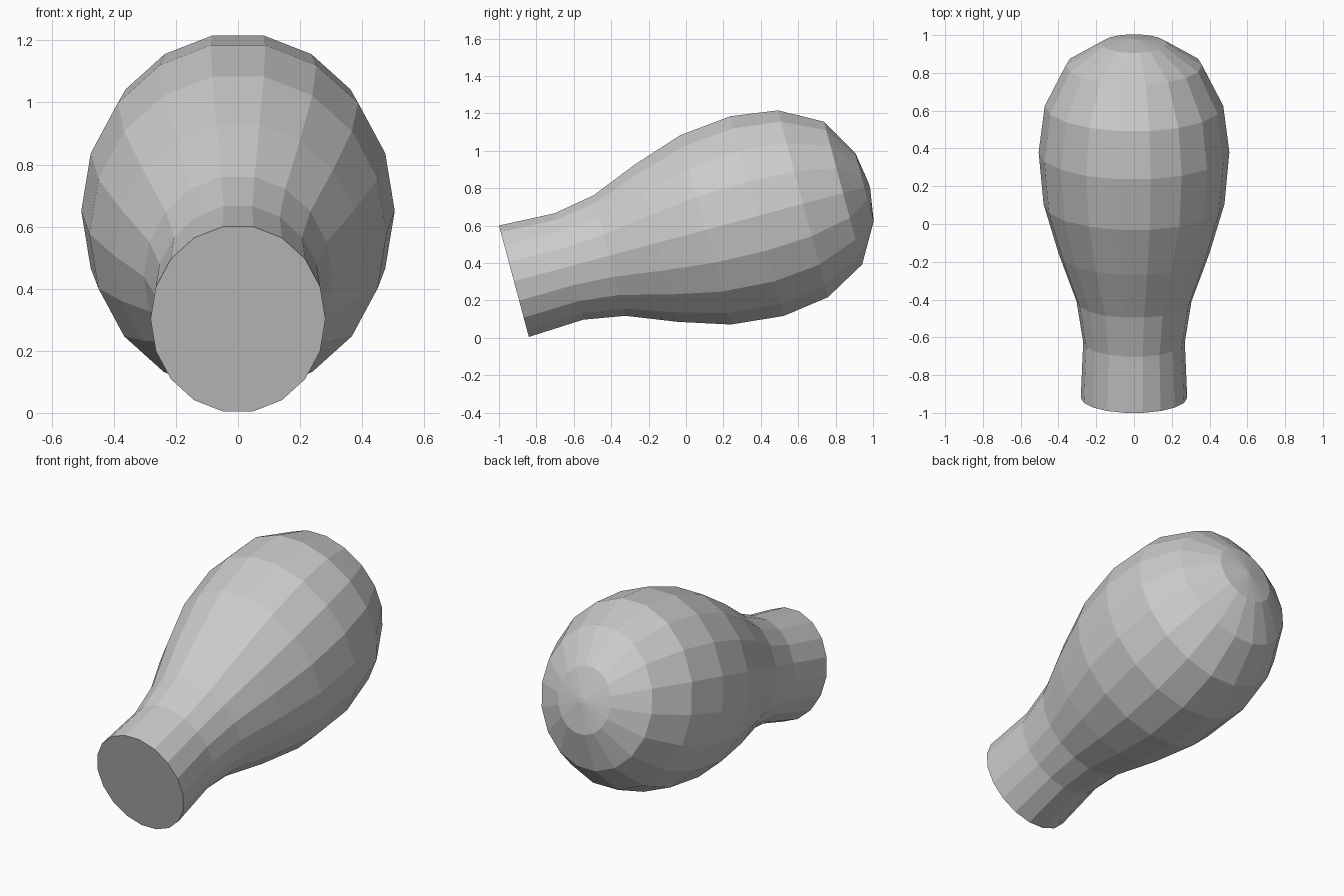
import bpy, bmesh
from math import cos, sin, radians
from mathutils import Matrix

if "Cube" in bpy.data.objects:
    bpy.data.objects.remove(bpy.data.objects["Cube"])

SIDES = 18
TILT = radians(15)
SQUASH = 0.9  # width relative to height

# (distance along the axis, radius) from flat base to rounded tip
PROFILE = [(0.0, 0.313), (0.305, 0.299), (0.528, 0.338), (0.792, 0.444),
           (1.061, 0.532), (1.346, 0.561), (1.600, 0.525), (1.822, 0.401),
           (1.941, 0.191), (1.968, 0.016)]

bm = bmesh.new()

# rings of the bulb, flat facet on top
rings = []
for t, r in PROFILE:
    ring = []
    for i in range(SIDES):
        a = radians(10) + radians(360 / SIDES) * i
        ring.append(bm.verts.new((SQUASH * r * sin(a), r * cos(a), t)))
    rings.append(ring)

# side walls and end caps
for lower, upper in zip(rings, rings[1:]):
    for i in range(SIDES):
        j = (i + 1) % SIDES
        bm.faces.new((lower[i], lower[j], upper[j], upper[i]))
bm.faces.new(rings[0])
bm.faces.new(rings[-1])
bmesh.ops.recalc_face_normals(bm, faces=bm.faces)

# lean the axis upward towards the back
bm.transform(Matrix.Translation((0, -0.92, 0.3025)) @
             Matrix.Rotation(TILT - radians(90), 4, 'X'))

mesh = bpy.data.meshes.new("bulb_body")
bm.to_mesh(mesh)
bm.free()
bpy.context.collection.objects.link(bpy.data.objects.new("bulb_body", mesh))
